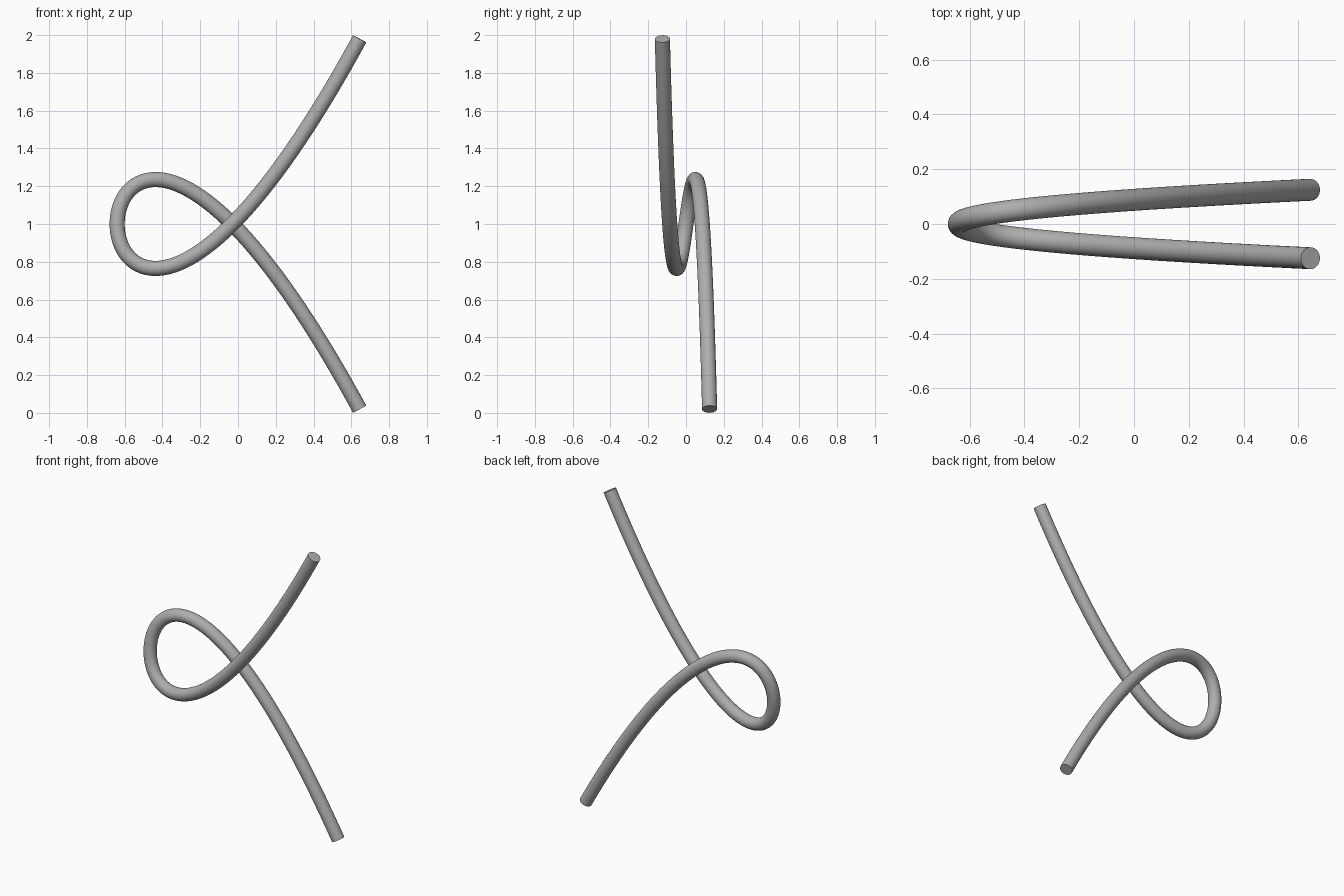
import bpy

cube = bpy.data.objects.get("Cube")
if cube:
    bpy.data.objects.remove(cube, do_unlink=True)

# Grey material
grey = bpy.data.materials.new("grey")
grey.use_nodes = True
colour = (0.42, 0.42, 0.42, 1)
grey.diffuse_color = colour
grey.node_tree.nodes["Principled BSDF"].inputs["Base Color"].default_value = colour


def looped_cubic(t):
    """Self-crossing cubic in x and z, drifting steadily forward; t runs -1 to 1."""
    return (-0.64 + 1.284 * t * t, -0.125 * t, 1 + 1.867 * t * (t * t - 0.475))


# Looped rod: round tube swept along the cubic, with flat closed ends
STEPS = 120
path = bpy.data.curves.new("looped_rod", "CURVE")
path.dimensions = "3D"
path.bevel_depth = 0.04
path.bevel_resolution = 14
path.use_fill_caps = True
spline = path.splines.new("POLY")
spline.points.add(STEPS)
for i, point in enumerate(spline.points):
    point.co = (*looped_cubic(2 * i / STEPS - 1), 1)

rod = bpy.data.objects.new("looped_rod", path)
bpy.context.collection.objects.link(rod)
path.materials.append(grey)

# Turn into a mesh, smooth along the tube and sharp at the ends
bpy.ops.object.select_all(action="DESELECT")
rod.select_set(True)
bpy.context.view_layer.objects.active = rod
bpy.ops.object.convert(target="MESH")
bpy.ops.object.shade_smooth_by_angle()
